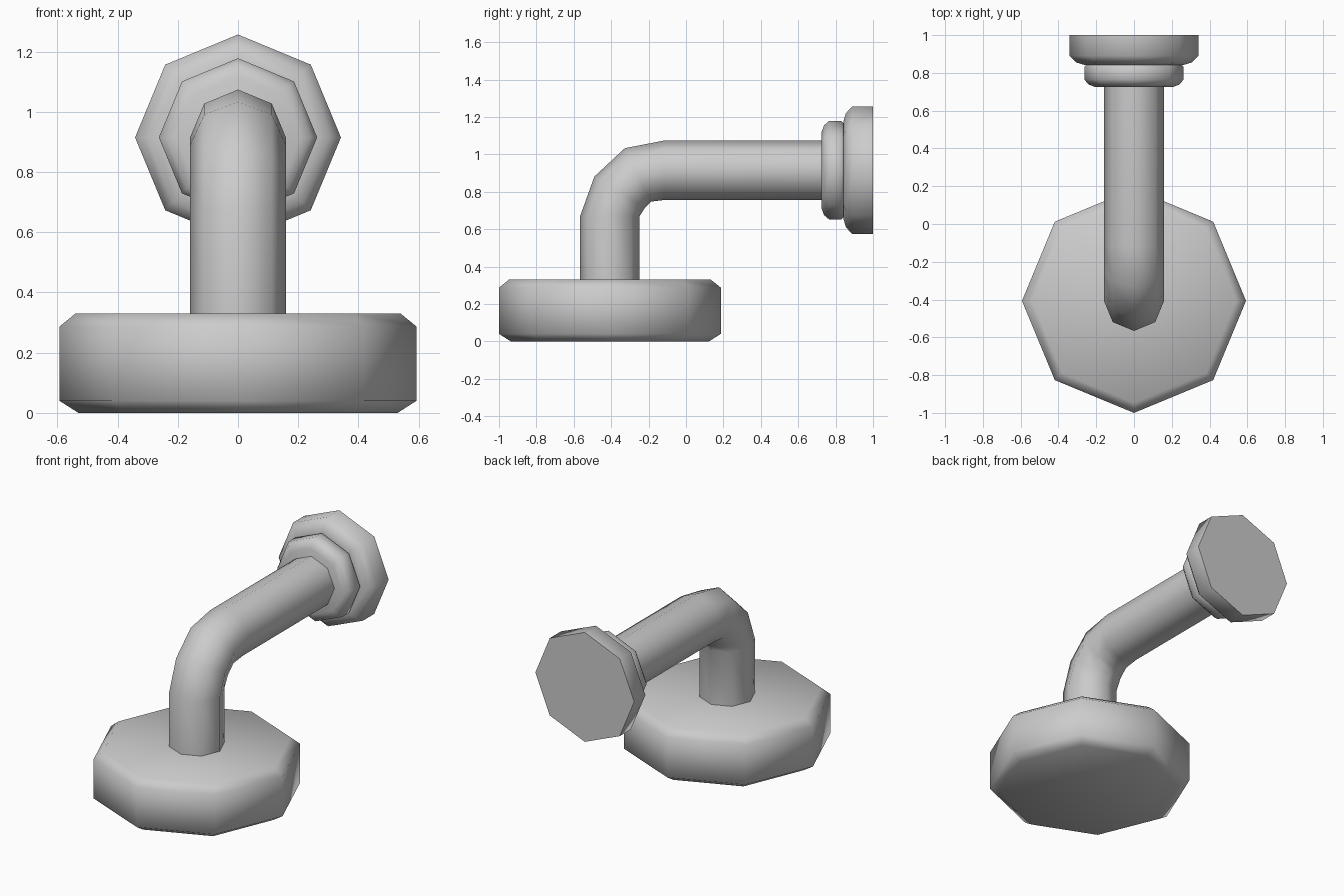
import bpy, bmesh
from math import sin, cos, pi, radians
from mathutils import Vector

if "Cube" in bpy.data.objects:
    bpy.data.objects.remove(bpy.data.objects["Cube"])

SIDES = 8
X = Vector((1, 0, 0))


def ring_solid(name, rings):
    """Capped octagonal skin through rings of (centre y, centre z, tangent y, tangent z, radius)."""
    bm = bmesh.new()
    loops = []
    for y, z, ty, tz, r in rings:
        side = Vector((0, -tz, ty)).normalized()
        c = Vector((0, y, z))
        loops.append([bm.verts.new(c + r * (X * cos(2 * pi * i / SIDES) + side * sin(2 * pi * i / SIDES)))
                      for i in range(SIDES)])
    for a, b in zip(loops, loops[1:]):
        for i in range(SIDES):
            j = (i + 1) % SIDES
            bm.faces.new((a[i], a[j], b[j], b[i]))
    bm.faces.new(loops[0])
    bm.faces.new(loops[-1])
    bmesh.ops.recalc_face_normals(bm, faces=bm.faces)
    mesh = bpy.data.meshes.new(name)
    bm.to_mesh(mesh)
    bm.free()
    ob = bpy.data.objects.new(name, mesh)
    bpy.context.collection.objects.link(ob)
    bpy.ops.object.select_all(action='DESELECT')
    ob.select_set(True)
    bpy.context.view_layer.objects.active = ob
    bpy.ops.object.shade_smooth_by_angle(angle=radians(60))
    return ob


HEAD_Y, PIPE_Z, PIPE_R = -0.407, 0.915, 0.159

# Shower head: chamfered octagonal drum
ring_solid("shower_head", [(HEAD_Y, z, 0, 1, r) for z, r in
                           [(0, 0.53), (0.04, 0.593), (0.287, 0.593), (0.33, 0.54)]])

# Bent arm: up from the head, then back to the wall
path = [(HEAD_Y, 0.31, 0), (HEAD_Y, 0.67, 0), (-0.355, 0.797, 32),
        (-0.257, 0.89, 64), (-0.115, PIPE_Z, 90), (0.76, PIPE_Z, 90)]
ring_solid("arm", [(y, z, sin(radians(a)), cos(radians(a)), PIPE_R) for y, z, a in path])

# Wall fitting: small collar and large flange
for name, profile in {
    "collar": [(0.725, 0.205), (0.738, 0.24), (0.765, 0.263), (0.83, 0.263), (0.85, 0.245)],
    "wall_flange": [(0.843, 0.265), (0.855, 0.305), (0.89, 0.342), (1.0, 0.342)],
}.items():
    ring_solid(name, [(y, PIPE_Z, 1, 0, r) for y, r in profile])
